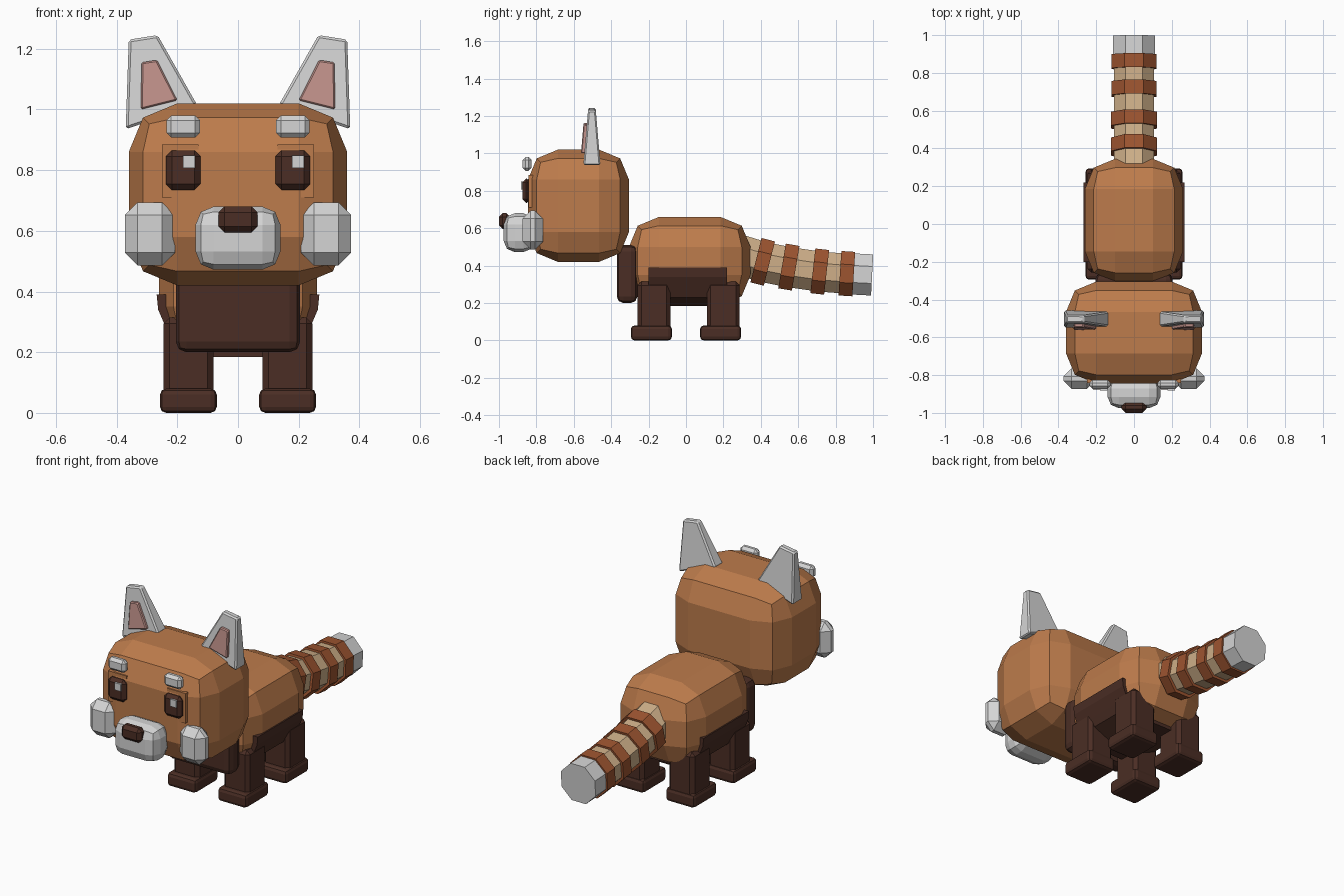
import bpy, bmesh, math
from mathutils import Vector

if "Cube" in bpy.data.objects:
    bpy.data.objects.remove(bpy.data.objects["Cube"], do_unlink=True)


def material(name, r, g, b):
    m = bpy.data.materials.new(name)
    m.use_nodes = True
    m.diffuse_color = (r, g, b, 1)
    m.node_tree.nodes["Principled BSDF"].inputs["Base Color"].default_value = (r, g, b, 1)
    return m


ORANGE = material("orange fur", 0.51, 0.2, 0.072)
DARK = material("dark brown fur", 0.07, 0.027, 0.018)
WHITE = material("pale grey fur", 0.66, 0.66, 0.66)
PINK = material("inner ear pink", 0.54, 0.29, 0.26)
RUST = material("rust stripe", 0.34, 0.09, 0.03)
BEIGE = material("beige tail fur", 0.62, 0.43, 0.25)


def finish(name, bm, mat, bevel=0, segments=1):
    bmesh.ops.recalc_face_normals(bm, faces=bm.faces)
    mesh = bpy.data.meshes.new(name)
    bm.to_mesh(mesh)
    bm.free()
    mesh.materials.append(mat)
    obj = bpy.data.objects.new(name, mesh)
    bpy.context.collection.objects.link(obj)
    if bevel:
        mod = obj.modifiers.new("Bevel", "BEVEL")
        mod.width = bevel
        mod.segments = segments
    return obj


def box(name, xs, ys, zs, mat, bevel=0, segments=1):
    """Box given by its range on each axis, with bevelled edges."""
    bm = bmesh.new()
    bmesh.ops.create_cube(bm, size=1)
    for v in bm.verts:
        v.co = [(a + b) / 2 + c * abs(b - a) for c, (a, b) in zip(v.co, (xs, ys, zs))]
    return finish(name, bm, mat, bevel, segments)


def loft(name, rings, mat, bevel=0):
    """Skin over matching rings of points, closed at both ends."""
    bm = bmesh.new()
    rows = [[bm.verts.new(p) for p in ring] for ring in rings]
    n = len(rows[0])
    for a, b in zip(rows, rows[1:]):
        for i in range(n):
            j = (i + 1) % n
            bm.faces.new((a[i], a[j], b[j], b[i]))
    bm.faces.new(rows[0])
    bm.faces.new(rows[-1])
    return finish(name, bm, mat, bevel)


def octagon(center, tangent, apothem):
    """Flat-topped octagon across the tail, which bends in the YZ plane."""
    up = Vector((0, -tangent.z, tangent.y))
    r = apothem / math.cos(math.pi / 8)
    angles = [math.pi / 8 + k * math.pi / 4 for k in range(8)]
    return [center + Vector((1, 0, 0)) * r * math.cos(a) + up * r * math.sin(a) for a in angles]


# Head and torso
box("head", (-.36, .36), (-.845, -.305), (.42, 1.02), ORANGE, .16, 2)
box("torso", (-.26, .26), (-.305, .345), (.19, .66), ORANGE, .16, 2)

# Dark chest and belly
box("chest", (-.205, .205), (-.37, -.26), (.2, .51), DARK, .035, 2)
half = [(.268, .39), (.263, .34), (.235, .275), (.215, .23), (.11, .184)]
outline = half + [(-x, z) for x, z in reversed(half)]
loft("belly", [[(x, y, z) for x, z in outline] for y in (-.2, .22)], DARK)

# Muzzle and nose
box("muzzle", (-.14, .14), (-.975, -.81), (.472, .68), WHITE, .06, 2)
box("nose", (-.065, .065), (-1, -.94), (.595, .68), DARK, .02)

# Paired parts
ear_shape = [(.36, 1.23), (.265, 1.245), (.135, 1.015), (.37, .935)]
inner_shape = [(.318, 1.155), (.267, 1.163), (.2, 1.03), (.32, 1.0)]
for side, s in (("left", 1), ("right", -1)):

    def span(a, b):
        return tuple(sorted((s * a, s * b)))

    def ear_half_depth(z):
        return .046 - .085 * (z - .935)

    # Ears taper in depth towards the tip
    loft(side + "_ear",
         [[(s * x, -.503 + d * ear_half_depth(z), z) for x, z in ear_shape] for d in (-1, 1)],
         WHITE, .008)
    loft(side + "_inner_ear",
         [[(s * x, -.503 - ear_half_depth(z) - d, z) for x, z in inner_shape] for d in (-.01, .018)],
         PINK, .005)

    # Face
    box(side + "_eye_patch", span(.13, .25), (-.842, -.8), (.71, .885), ORANGE)
    box(side + "_eye", span(.123, .238), (-.875, -.83), (.735, .865), DARK, .02)
    glint = .198 if s > 0 else -.161
    box(side + "_eye_glint", (glint - .02, glint + .02), (-.882, -.87), (.807, .849), WHITE)
    box(side + "_eyebrow", span(.125, .236), (-.873, -.825), (.907, .98), WHITE, .016)
    box(side + "_cheek", span(.208, .373), (-.873, -.765), (.486, .694), WHITE, .042)

    # Legs and feet
    for end, y in (("front", -.295), ("back", .075)):
        box(f"{end}_{side}_leg", span(.08, .245), (y + .037, y + .212), (.03, .315), DARK, .02)
        box(f"{end}_{side}_foot", span(.07, .257), (y, y + .22), (0, .08), DARK, .02, 2)

# Tail path as (y, z)
path = [Vector((0, y, z)) for y, z in
        [(.28, .46), (.41, .42), (.55, .392), (.715, .368), (.86, .357), (.995, .35)]]
tangents = [(path[min(i + 1, 5)] - path[max(i - 1, 0)]).normalized() for i in range(6)]
loft("tail", [octagon(p, t, .107) for p, t in zip(path[:5], tangents)], BEIGE)
for i in range(1, 5):
    offset = tangents[i] * .037
    loft(f"tail_stripe_{i}",
         [octagon(path[i] + offset * d, tangents[i], .123 - .001 * i) for d in (-1, 1)], RUST)
loft("tail_tip", [octagon(p, tangents[5], .11) for p in (path[4], path[5])], WHITE)
